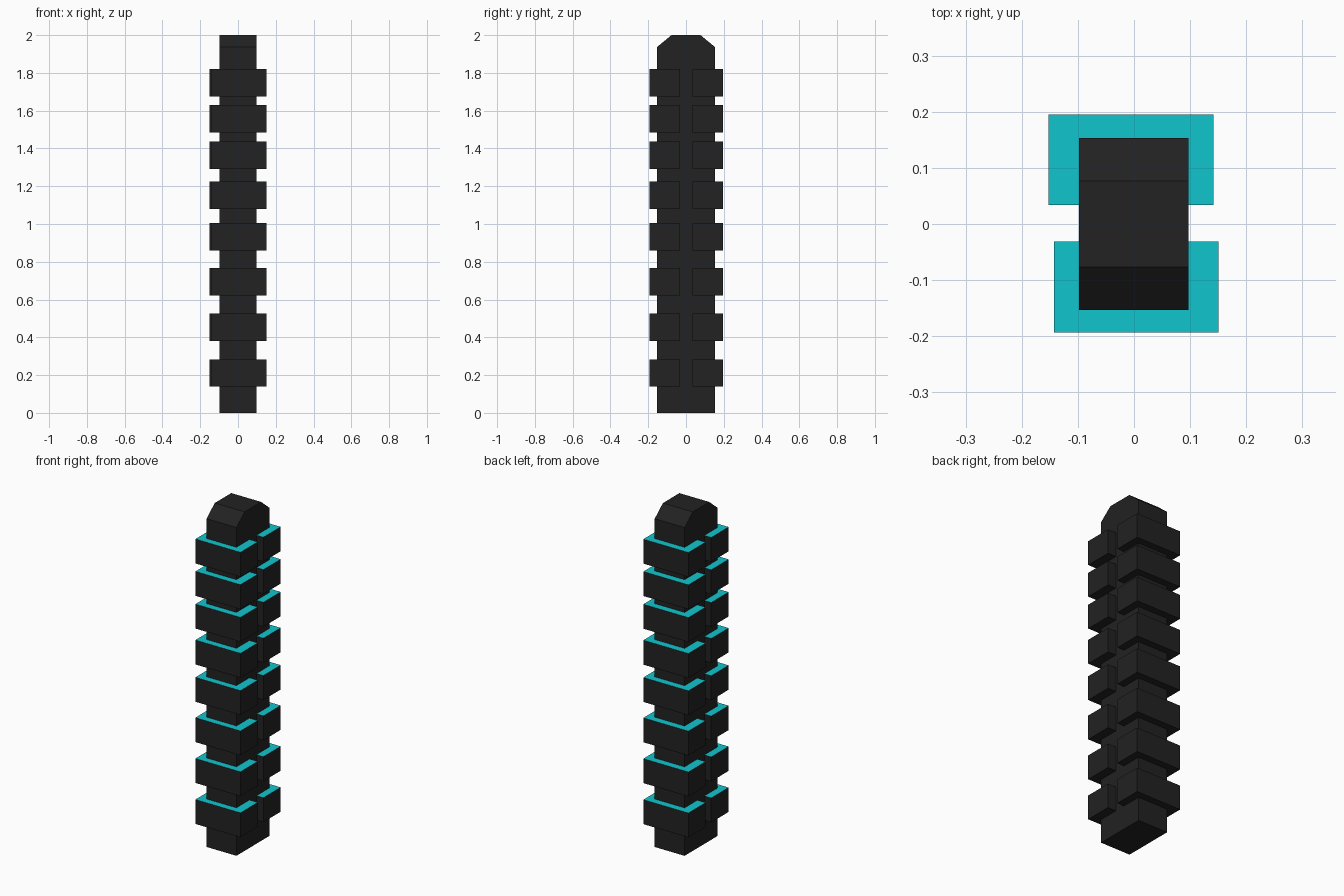
import bpy, bmesh

if "Cube" in bpy.data.objects:
    bpy.data.objects.remove(bpy.data.objects["Cube"])


def material(name, color):
    m = bpy.data.materials.new(name)
    m.diffuse_color = color
    m.use_nodes = True
    m.node_tree.nodes["Principled BSDF"].inputs["Base Color"].default_value = m.diffuse_color
    return m


black = material("black", (0.016, 0.016, 0.016, 1))
cyan = material("cyan", (0.005, 0.56, 0.61, 1))


def prism(name, profile, x0, x1, mats):
    """Extrude a (y, z) profile along x."""
    bm = bmesh.new()
    face = bm.faces.new([bm.verts.new((x0, y, z)) for y, z in profile])
    new = bmesh.ops.extrude_face_region(bm, geom=[face])["geom"]
    verts = [v for v in new if isinstance(v, bmesh.types.BMVert)]
    bmesh.ops.translate(bm, verts=verts, vec=(x1 - x0, 0, 0))
    bmesh.ops.recalc_face_normals(bm, faces=bm.faces)
    if len(mats) > 1:
        bm.normal_update()
        for f in bm.faces:
            f.material_index = int(f.normal.z > 0.9)
    mesh = bpy.data.meshes.new(name)
    bm.to_mesh(mesh)
    bm.free()
    for m in mats:
        mesh.materials.append(m)
    ob = bpy.data.objects.new(name, mesh)
    bpy.context.collection.objects.link(ob)
    return ob


def block(name, x0, x1, y0, y1, z0, z1):
    return prism(name, [(y0, z0), (y1, z0), (y1, z1), (y0, z1)], x0, x1, (black, cyan))


# Central post with a chamfered top
prism("post", [(-0.153, 0), (0.153, 0), (0.153, 1.937), (0.077, 2),
               (-0.077, 2), (-0.153, 1.937)], -0.098, 0.097, (black,))

# Paired blocks with cyan upper faces, slightly offset front to back
for i, z in enumerate((0.139, 0.381, 0.622, 0.860, 1.080, 1.292, 1.485, 1.676)):
    block(f"front_block_{i + 1}", -0.143, 0.151, -0.193, -0.031, z, z + 0.144)
    block(f"back_block_{i + 1}", -0.152, 0.142, 0.034, 0.195, z, z + 0.144)
